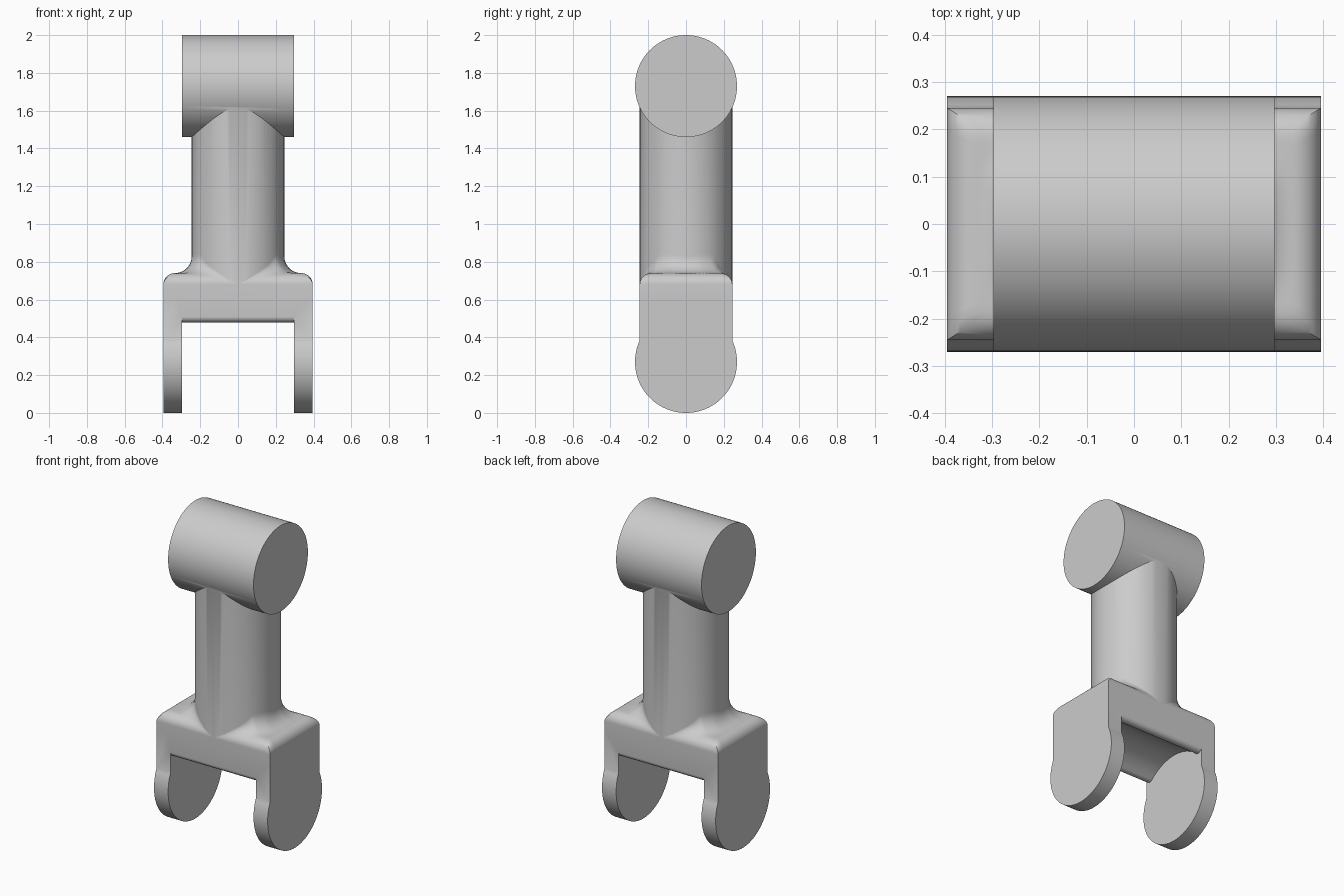
import bpy, bmesh
from math import sin, cos, pi, atan2, sqrt, hypot

if "Cube" in bpy.data.objects:
    bpy.data.objects.remove(bpy.data.objects["Cube"])

HALF_X, HALF_Y = 0.395, 0.245      # yoke footprint
SLOT_X = 0.297                     # half width of slot and head
PIVOT, LOBE_R, CLEAR_R = 0.27, 0.27, 0.292
TOP_Z, EDGE_R, POST_R = 0.74, 0.06, 0.245
SEAM_Z = 0.62

grey = bpy.data.materials.new("plain_grey")
grey.use_nodes = True
grey.diffuse_color = (0.6, 0.6, 0.6, 1)
grey.node_tree.nodes["Principled BSDF"].inputs["Base Color"].default_value = (0.6, 0.6, 0.6, 1)


def make_object(name, bm):
    bmesh.ops.recalc_face_normals(bm, faces=bm.faces[:])
    mesh = bpy.data.meshes.new(name)
    bm.to_mesh(mesh)
    bm.free()
    mesh.materials.append(grey)
    obj = bpy.data.objects.new(name, mesh)
    bpy.context.collection.objects.link(obj)
    return obj


def prism(name, outline, half):
    """Extrude a (y, z) outline along x from -half to half."""
    bm = bmesh.new()
    face = bm.faces.new([bm.verts.new((-half, y, z)) for y, z in outline])
    out = bmesh.ops.extrude_face_region(bm, geom=[face])
    moved = [v for v in out["geom"] if isinstance(v, bmesh.types.BMVert)]
    bmesh.ops.translate(bm, verts=moved, vec=(2 * half, 0, 0))
    return make_object(name, bm)


def arc(cy, cz, r, a0, a1, n):
    return [(cy + r * cos(a0 + (a1 - a0) * i / n), cz + r * sin(a0 + (a1 - a0) * i / n))
            for i in range(n + 1)]


def combine(target, other, operation):
    mod = target.modifiers.new(operation.lower(), "BOOLEAN")
    mod.operation, mod.object, mod.solver = operation, other, "EXACT"
    bpy.context.view_layer.objects.active = target
    bpy.ops.object.modifier_apply(modifier=mod.name)
    bpy.data.objects.remove(other)


# Fork block: straight sides ending in round lobes
neck = atan2(sqrt(LOBE_R ** 2 - HALF_Y ** 2), HALF_Y)
outline = [(HALF_Y, SEAM_Z), (-HALF_Y, SEAM_Z)] + arc(0, PIVOT, LOBE_R, pi - neck, 2 * pi + neck, 64)
link = prism("fork_link", outline, HALF_X)

# Slot: hollow arch with rounded lips at front and back
LIP = 0.03
lip_y = HALF_Y - LIP
lip_z = PIVOT + sqrt((CLEAR_R + LIP) ** 2 - lip_y ** 2)
lean = atan2(lip_z - PIVOT, lip_y)
right_lip = arc(lip_y, lip_z, LIP, 0, lean - pi, 10)
left_lip = [(-y, z) for y, z in reversed(right_lip)]
arch = arc(0, PIVOT, CLEAR_R, lean, pi - lean, 20)[1:-1]
slot_outline = [(0.4, -0.2), (0.4, lip_z)] + right_lip + arch + left_lip + [(-0.4, lip_z), (-0.4, -0.2)]
combine(link, prism("slot_cutter", slot_outline, SLOT_X), "DIFFERENCE")


def block_height(x, y):
    """Top of the yoke with quarter-round edges."""
    inset = max(0, abs(x) - HALF_X + EDGE_R, abs(y) - HALF_Y + EDGE_R)
    return TOP_Z - EDGE_R + sqrt(max(0, EDGE_R ** 2 - inset ** 2))


# Post with a flared foot that blends into the yoke top
corner = atan2(HALF_Y, HALF_X)
stops = [-corner, corner, pi - corner, pi + corner, 2 * pi - corner]
angles = [a + (b - a) * i / 24 for a, b in zip(stops, stops[1:]) for i in range(24)]
STEPS = 24
bm = bmesh.new()
rings = [[] for _ in range(STEPS + 3)]
for a in angles:
    c, s = cos(a), sin(a)
    reach = min(HALF_X / max(abs(c), 1e-6), HALF_Y / max(abs(s), 1e-6))
    flare = max(min(0.1, 0.6 * (reach - POST_R)), 1e-5)
    rings[0].append(bm.verts.new((POST_R * c, POST_R * s, 1.73)))
    for k in range(STEPS + 1):
        t = (1 - cos(pi * k / STEPS)) / 2
        r = POST_R + max(reach - POST_R, 1e-4) * t
        x, y = min(max(r * c, -HALF_X), HALF_X), min(max(r * s, -HALF_Y), HALF_Y)
        d = min(r - POST_R, flare)
        lift = flare - sqrt(max(0, flare ** 2 - (flare - d) ** 2))
        rings[k + 1].append(bm.verts.new((x, y, block_height(x, y) + lift)))
    rings[-1].append(bm.verts.new((reach * c, reach * s, SEAM_Z)))
n = len(angles)
for upper, lower in zip(rings, rings[1:]):
    for i in range(n):
        j = (i + 1) % n
        bm.faces.new((upper[i], lower[i], lower[j], upper[j]))
bm.faces.new(rings[0])
bm.faces.new(rings[-1])
bmesh.ops.remove_doubles(bm, verts=bm.verts[:], dist=0.0003)
combine(link, make_object("post", bm), "UNION")

# Cross head on top of the post
head = prism("cross_head", arc(0, 1.73, 0.27, 0, 2 * pi * 95 / 96, 95), SLOT_X)
combine(link, head, "UNION")

# Smooth curves, crisp corners
bpy.ops.object.select_all(action="DESELECT")
link.select_set(True)
bpy.context.view_layer.objects.active = link
bpy.ops.object.shade_smooth_by_angle(angle=pi / 6)
